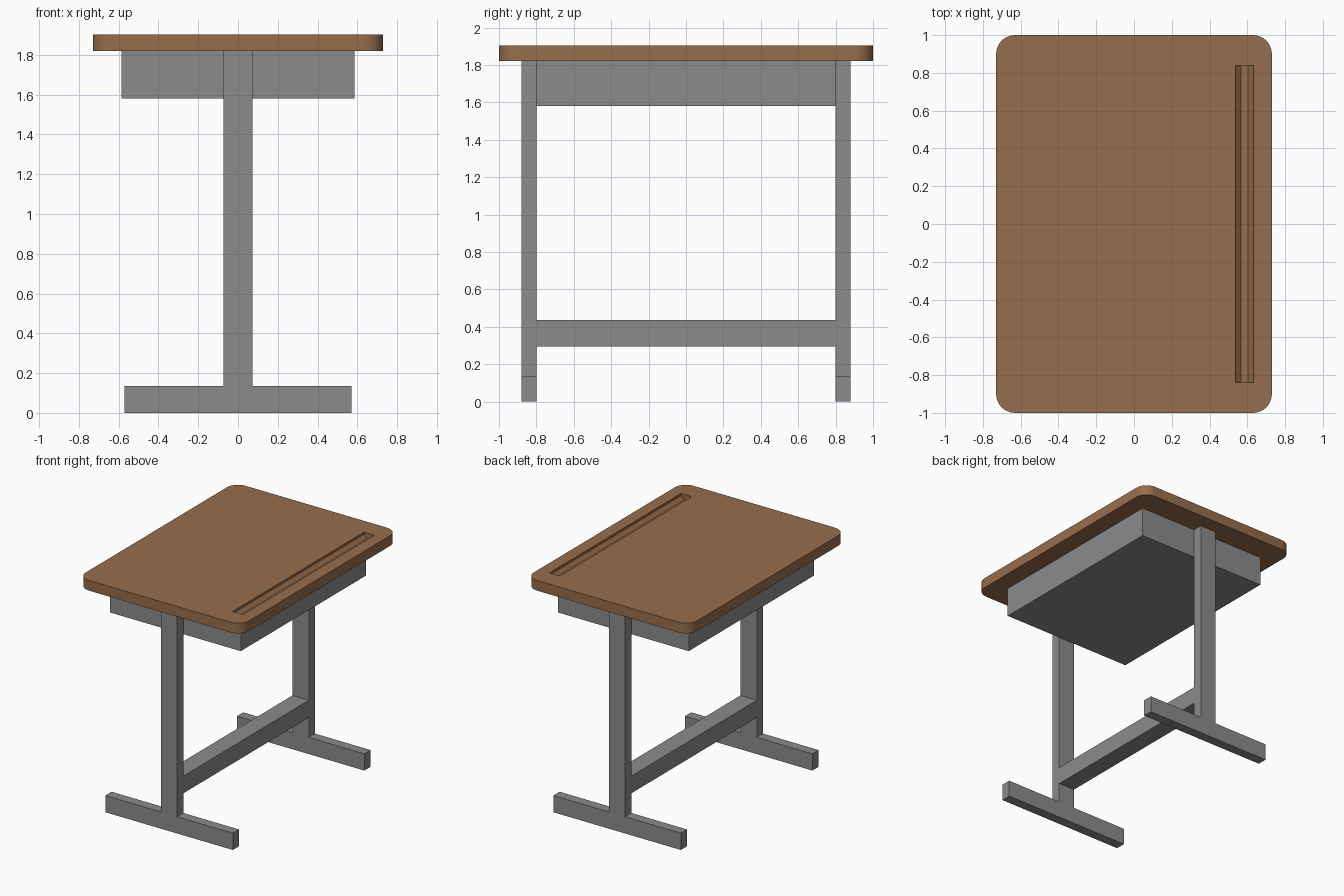
import bpy, bmesh, math

if "Cube" in bpy.data.objects:
    bpy.data.objects.remove(bpy.data.objects["Cube"])


def material(name, rgb):
    m = bpy.data.materials.new(name)
    m.diffuse_color = (*rgb, 1)
    m.use_nodes = True
    m.node_tree.nodes["Principled BSDF"].inputs["Base Color"].default_value = m.diffuse_color
    return m


WOOD = material("brown_wood", (0.31, 0.155, 0.072))
METAL = material("grey_metal", (0.26, 0.26, 0.26))


def add_object(name, bm, mat):
    bmesh.ops.recalc_face_normals(bm, faces=bm.faces)
    mesh = bpy.data.meshes.new(name)
    bm.to_mesh(mesh)
    bm.free()
    mesh.materials.append(mat)
    ob = bpy.data.objects.new(name, mesh)
    bpy.context.collection.objects.link(ob)
    return ob


def prism(name, points, offset, mat):
    """Extrude a closed outline of 3D points along an offset."""
    bm = bmesh.new()
    face = bm.faces.new([bm.verts.new(p) for p in points])
    new = bmesh.ops.extrude_face_region(bm, geom=[face])["geom"]
    verts = [g for g in new if isinstance(g, bmesh.types.BMVert)]
    bmesh.ops.translate(bm, verts=verts, vec=offset)
    return add_object(name, bm, mat)


def box(name, x, y, z, mat):
    outline = [(x[0], y[0], z[0]), (x[1], y[0], z[0]),
               (x[1], y[1], z[0]), (x[0], y[1], z[0])]
    return prism(name, outline, (0, 0, z[1] - z[0]), mat)


# Rounded desktop
R, HX, HY, STEPS = 0.10, 0.73, 1.0, 8
outline = []
for i, (sx, sy) in enumerate([(1, 1), (-1, 1), (-1, -1), (1, -1)]):
    for k in range(STEPS + 1):
        a = math.pi / 2 * (i + k / STEPS)
        outline.append((sx * (HX - R) + R * math.cos(a),
                        sy * (HY - R) + R * math.sin(a), 1.82))
top = prism("desktop", outline, (0, 0, 0.083), WOOD)

# Pencil groove cut along the right side of the desktop
groove = [(0.538, 1.95), (0.538, 1.885), (0.566, 1.858),
          (0.604, 1.858), (0.632, 1.885), (0.632, 1.95)]
cutter = prism("groove_cutter", [(x, -0.84, z) for x, z in groove],
               (0, 1.68, 0), WOOD)
cut = top.modifiers.new("groove", 'BOOLEAN')
cut.operation = 'DIFFERENCE'
cut.solver = 'EXACT'
cut.object = cutter
bpy.context.view_layer.objects.active = top
top.select_set(True)
bpy.ops.object.modifier_apply(modifier="groove")
bpy.data.objects.remove(cutter)
bpy.ops.object.shade_smooth_by_angle(angle=math.radians(25))

# Storage box and lower crossbar
box("storage_box", (-0.585, 0.585), (-0.80, 0.80), (1.58, 1.82), METAL)
box("crossbar", (-0.073, 0.073), (-0.80, 0.80), (0.295, 0.435), METAL)

# Leg frames: inverted T outlines at each end
half = [(0.57, 0), (0.57, 0.135), (0.073, 0.135), (0.073, 1.82)]
tee = half + [(-x, z) for x, z in reversed(half)]
for name, y in (("front_leg", -0.88), ("back_leg", 0.80)):
    prism(name, [(x, y, z) for x, z in tee], (0, 0.08, 0), METAL)
